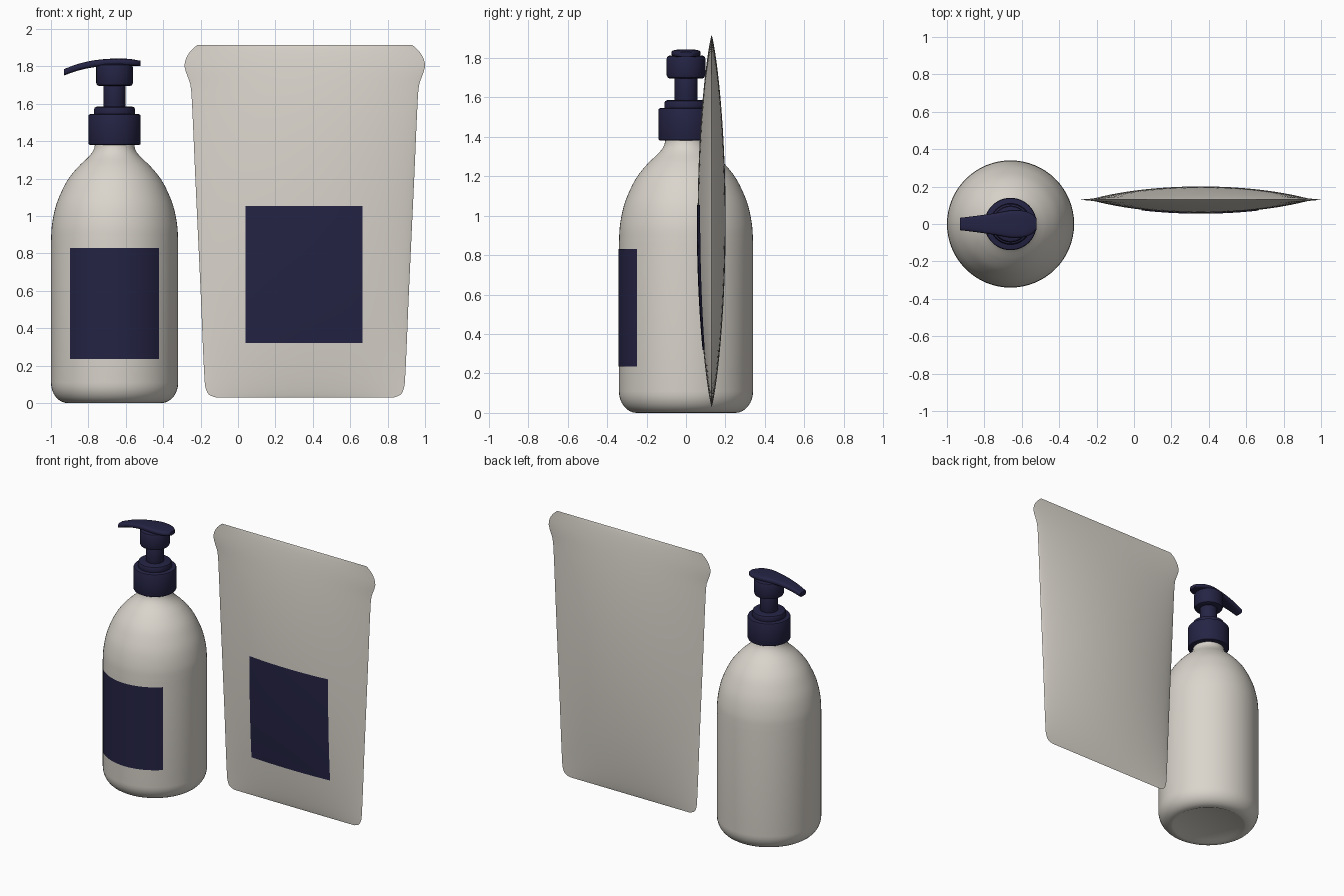
import bpy, bmesh, math

cube = bpy.data.objects.get("Cube")
if cube:
    bpy.data.objects.remove(cube, do_unlink=True)


def material(name, rgb):
    m = bpy.data.materials.new(name)
    m.use_nodes = True
    m.diffuse_color = (*rgb, 1)
    bsdf = next(n for n in m.node_tree.nodes if n.type == 'BSDF_PRINCIPLED')
    bsdf.inputs["Base Color"].default_value = (*rgb, 1)
    return m


CREAM = material("warm cream", (0.70, 0.665, 0.605))
NAVY = material("dark navy", (0.018, 0.017, 0.058))


def finish(name, bm, mat, angle=35):
    bmesh.ops.remove_doubles(bm, verts=bm.verts, dist=1e-5)
    bmesh.ops.recalc_face_normals(bm, faces=bm.faces)
    me = bpy.data.meshes.new(name)
    bm.to_mesh(me)
    bm.free()
    me.materials.append(mat)
    ob = bpy.data.objects.new(name, me)
    bpy.context.collection.objects.link(ob)
    bpy.ops.object.select_all(action='DESELECT')
    ob.select_set(True)
    bpy.context.view_layer.objects.active = ob
    bpy.ops.object.shade_smooth_by_angle(angle=math.radians(angle))
    return ob


def surface(bm, fn, nu, nv):
    """Quad grid from fn(s, t), with s and t running 0..1."""
    rows = [[bm.verts.new(fn(i / nu, j / nv)) for i in range(nu + 1)]
            for j in range(nv + 1)]
    for a, b in zip(rows, rows[1:]):
        for i in range(nu):
            bm.faces.new((a[i], a[i + 1], b[i + 1], b[i]))


def interp(points, t):
    """Smooth curve through (key, value) points."""
    n = len(points)
    k = next((i for i in range(n - 2) if t <= points[i + 1][0]), n - 2)

    def slope(i):
        a, b = points[max(i - 1, 0)], points[min(i + 1, n - 1)]
        return (b[1] - a[1]) / (b[0] - a[0])
    (x0, y0), (x1, y1) = points[k], points[k + 1]
    h = x1 - x0
    u = (t - x0) / h
    return ((1 + 2 * u) * (1 - u) ** 2 * y0 + u * (1 - u) ** 2 * h * slope(k)
            + u * u * (3 - 2 * u) * y1 + u * u * (u - 1) * h * slope(k + 1))


BX = -0.66   # bottle axis
R = 0.34     # bottle radius


def lathe(name, profile, mat, steps=64):
    bm = bmesh.new()
    vs = [bm.verts.new((r, 0, z)) for r, z in profile]
    es = [bm.edges.new(p) for p in zip(vs, vs[1:])]
    bmesh.ops.spin(bm, geom=vs + es, cent=(0, 0, 0), axis=(0, 0, 1),
                   angle=math.tau, steps=steps)
    ob = finish(name, bm, mat)
    ob.location.x = BX
    return ob


# Bottle body: rounded base, straight wall, sloping shoulder, neck
shoulder = [(0.86, R), (0.95, 0.335), (1.05, 0.315), (1.13, 0.284), (1.2, 0.246),
            (1.27, 0.188), (1.32, 0.135), (1.36, 0.109), (1.42, 0.104)]
base = [(0, 0.012), (0.22, 0.012), (0.245, 0)]
for i in range(9):
    a = math.radians(90 * i / 8)
    base.append((0.25 + 0.09 * math.sin(a), 0.11 * (1 - math.cos(a))))
wall = [(interp(shoulder, z), z) for z in (0.86 + 0.56 * i / 28 for i in range(29))]
lathe("bottle_body", base + wall, CREAM)


# Pump parts, each a stepped cylinder with softened rims
def drum(name, r, z0, z1, b):
    lathe(name, [(0, z0), (r - b, z0), (r - b * 0.3, z0 + b * 0.3), (r, z0 + b),
                 (r, z1 - b), (r - b * 0.3, z1 - b * 0.3), (r - b, z1), (0, z1)], NAVY)


drum("pump_collar", 0.14, 1.38, 1.545, 0.01)
drum("pump_collar_step", 0.11, 1.53, 1.585, 0.015)
drum("pump_stem", 0.058, 1.57, 1.71, 0.004)
drum("pump_head", 0.098, 1.695, 1.812, 0.016)

# Curved nozzle lever, lofted along x from rounded cross-sections
top_line = [(-0.93, 1.786), (-0.85, 1.815), (-0.76, 1.834), (-0.66, 1.842),
            (-0.58, 1.84), (-0.52, 1.83)]
low_line = [(-0.93, 1.752), (-0.85, 1.779), (-0.76, 1.797), (-0.66, 1.803),
            (-0.58, 1.803), (-0.52, 1.803)]
half_width = [(-0.93, 0.033), (-0.84, 0.044), (-0.75, 0.057), (-0.65, 0.073),
              (-0.58, 0.068), (-0.54, 0.05), (-0.52, 0.028)]


def lever(s, t):
    x = -0.93 + 0.41 * t
    a = math.tau * s
    hi, lo = interp(top_line, x), interp(low_line, x)
    c, d = math.cos(a), math.sin(a)
    y = interp(half_width, x) * math.copysign(abs(c) ** 0.6, c)
    return (x, y, (hi + lo) / 2 + (hi - lo) / 2 * math.copysign(abs(d) ** 0.6, d))


bm = bmesh.new()
surface(bm, lever, 32, 28)
bmesh.ops.remove_doubles(bm, verts=bm.verts, dist=1e-5)
bmesh.ops.holes_fill(bm, edges=[e for e in bm.edges if e.is_boundary], sides=0)
finish("pump_nozzle", bm, NAVY, 50)

# Bottle label, wrapped round the front wall
span = math.asin(0.235 / R)


def bottle_label(s, t):
    a = span * (2 * s - 1)
    return (BX + (R + 0.003) * math.sin(a), -(R + 0.003) * math.cos(a),
            0.235 + 0.595 * t)


bm = bmesh.new()
surface(bm, bottle_label, 24, 1)
finish("bottle_label", bm, NAVY)

# Pouch: two bulging sheets sealed along the rim
PX, PY, Z0, Z1 = 0.357, 0.13, 0.03, 1.915
outline = [(0.03, 0.475), (0.042, 0.508), (0.065, 0.525), (0.11, 0.535), (0.6, 0.557),
           (1.2, 0.585), (1.64, 0.605), (1.71, 0.613), (1.76, 0.632), (1.80, 0.643),
           (1.84, 0.636), (1.88, 0.612), (1.915, 0.575)]


def bulge(x, z):
    u = min(abs(x - PX) / interp(outline, z), 1)
    v = min(abs(2 * (z - Z0) / (Z1 - Z0) - 1), 1)
    return 0.071 * ((1 - u * u) * (1 - v * v)) ** 0.8


def sheet(side):
    def fn(s, t):
        # rows are packed closer together near the top and bottom seams
        z = Z0 + (Z1 - Z0) * (1 - math.cos(math.pi * t)) / 2
        x = PX - interp(outline, z) * math.cos(math.pi * s)
        return (x, PY + side * bulge(x, z), z)
    return fn


bm = bmesh.new()
for side in (-1, 1):
    surface(bm, sheet(side), 32, 56)
finish("pouch_body", bm, CREAM, 60)


# Pouch label, following the front bulge
def pouch_label(s, t):
    x, z = 0.04 + 0.625 * s, 0.32 + 0.735 * t
    return (x, PY - bulge(x, z) - 0.004, z)


bm = bmesh.new()
surface(bm, pouch_label, 20, 24)
finish("pouch_label", bm, NAVY)
